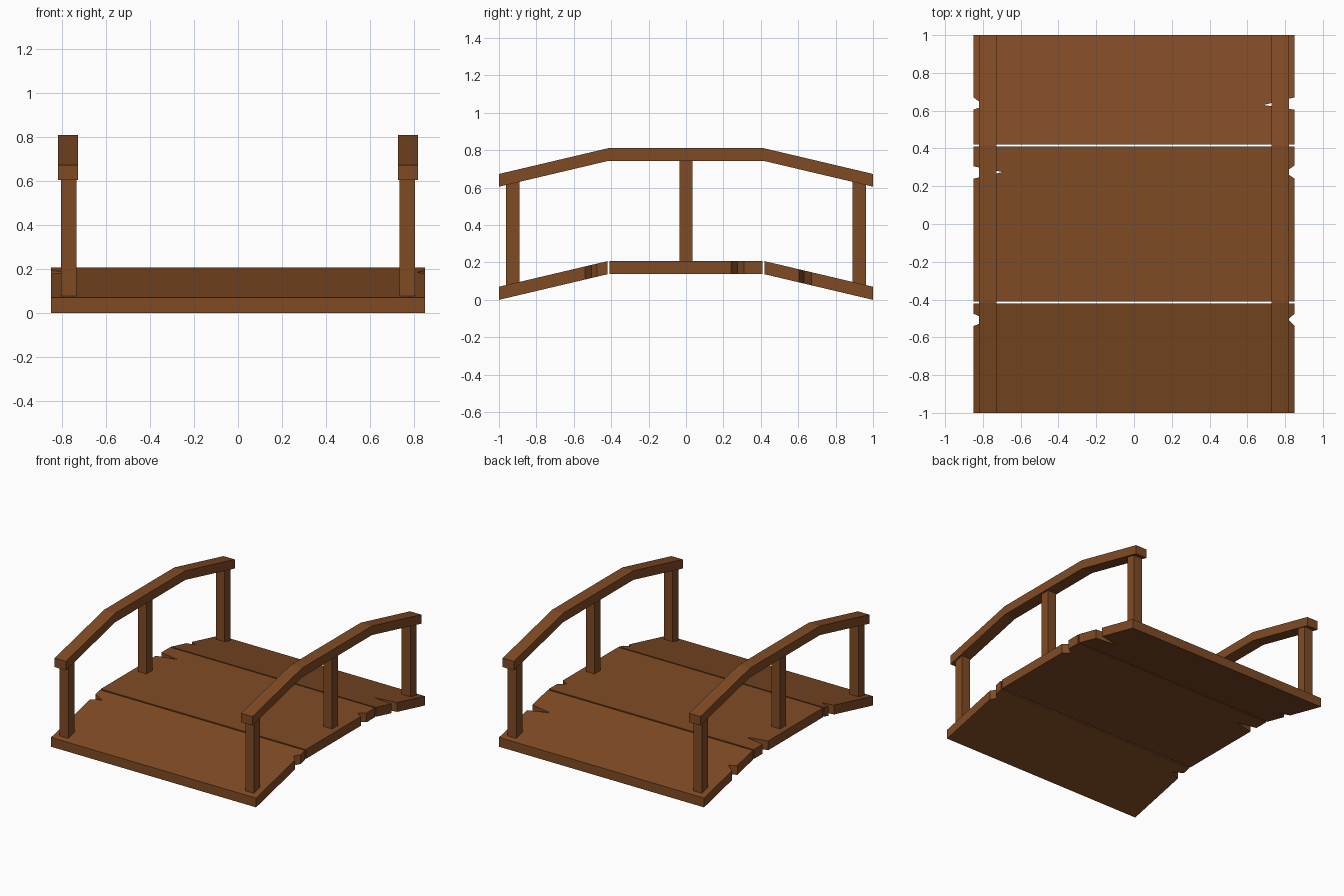
import bpy, bmesh

if "Cube" in bpy.data.objects:
    bpy.data.objects.remove(bpy.data.objects["Cube"])

wood = bpy.data.materials.new("brown wood")
wood.diffuse_color = (0.216, 0.071, 0.018, 1)
wood.use_nodes = True
wood.node_tree.nodes["Principled BSDF"].inputs["Base Color"].default_value = wood.diffuse_color

HALF_W = 0.85   # half width of the deck
BREAK = 0.415   # y where the slope turns flat


def rise(y):
    """Height gained by the arch at position y."""
    return 0.138 * min(1.0, (1 - abs(y)) / (1 - BREAK))


def prism(name, ring_a, ring_b):
    """Solid between two matching rings of points."""
    bm = bmesh.new()
    a = [bm.verts.new(p) for p in ring_a]
    b = [bm.verts.new(p) for p in ring_b]
    bm.faces.new(a)
    bm.faces.new(b[::-1])
    n = len(a)
    for i in range(n):
        j = (i + 1) % n
        bm.faces.new((a[j], a[i], b[i], b[j]))
    bmesh.ops.recalc_face_normals(bm, faces=bm.faces)
    me = bpy.data.meshes.new(name)
    bm.to_mesh(me)
    bm.free()
    me.materials.append(wood)
    ob = bpy.data.objects.new(name, me)
    bpy.context.collection.objects.link(ob)
    return ob


def plank(name, y0, y1, right, left):
    """Deck board; each notch is (start y, tip x, tip y, end y)."""
    def side(x, notch):
        a, tx, ty, b = notch
        return [(x, a), (tx, ty), (x, b)]
    outline = [(-HALF_W, y0), (HALF_W, y0)] + side(HALF_W, right)
    outline += [(HALF_W, y1), (-HALF_W, y1)] + side(-HALF_W, left)[::-1]
    prism(name, [(x, y, rise(y)) for x, y in outline],
          [(x, y, rise(y) + 0.07) for x, y in outline])


# Deck boards with chipped edges
plank("front_deck_board", -1, -0.421,
      (-0.54, 0.815, -0.505, -0.475), (-0.54, -0.77, -0.51, -0.475))
plank("middle_deck_board", -0.41, 0.41,
      (0.24, 0.80, 0.275, 0.31), (0.24, -0.695, 0.275, 0.305))
plank("back_deck_board", 0.421, 1,
      (0.605, 0.685, 0.63, 0.67), (0.605, -0.79, 0.627, 0.67))

# Handrails and posts on both sides
rail_y = (-1, -BREAK, BREAK, 1)
rail = [(y, rise(y) + 0.605) for y in rail_y]
rail += [(y, rise(y) + 0.673) for y in rail_y[::-1]]
for s, label in ((-1, "left"), (1, "right")):
    prism(label + "_handrail", [(s * 0.727, y, z) for y, z in rail],
          [(s * 0.82, y, z) for y, z in rail])
    for pos, y in (("front", -0.926), ("middle", 0), ("back", 0.926)):
        ring = [(s * 0.77 + dx * 0.036, y + dy * 0.036)
                for dx, dy in ((-1, -1), (1, -1), (1, 1), (-1, 1))]
        prism(f"{label}_{pos}_post",
              [(px, py, rise(py) + 0.06) for px, py in ring],
              [(px, py, rise(py) + 0.615) for px, py in ring])
